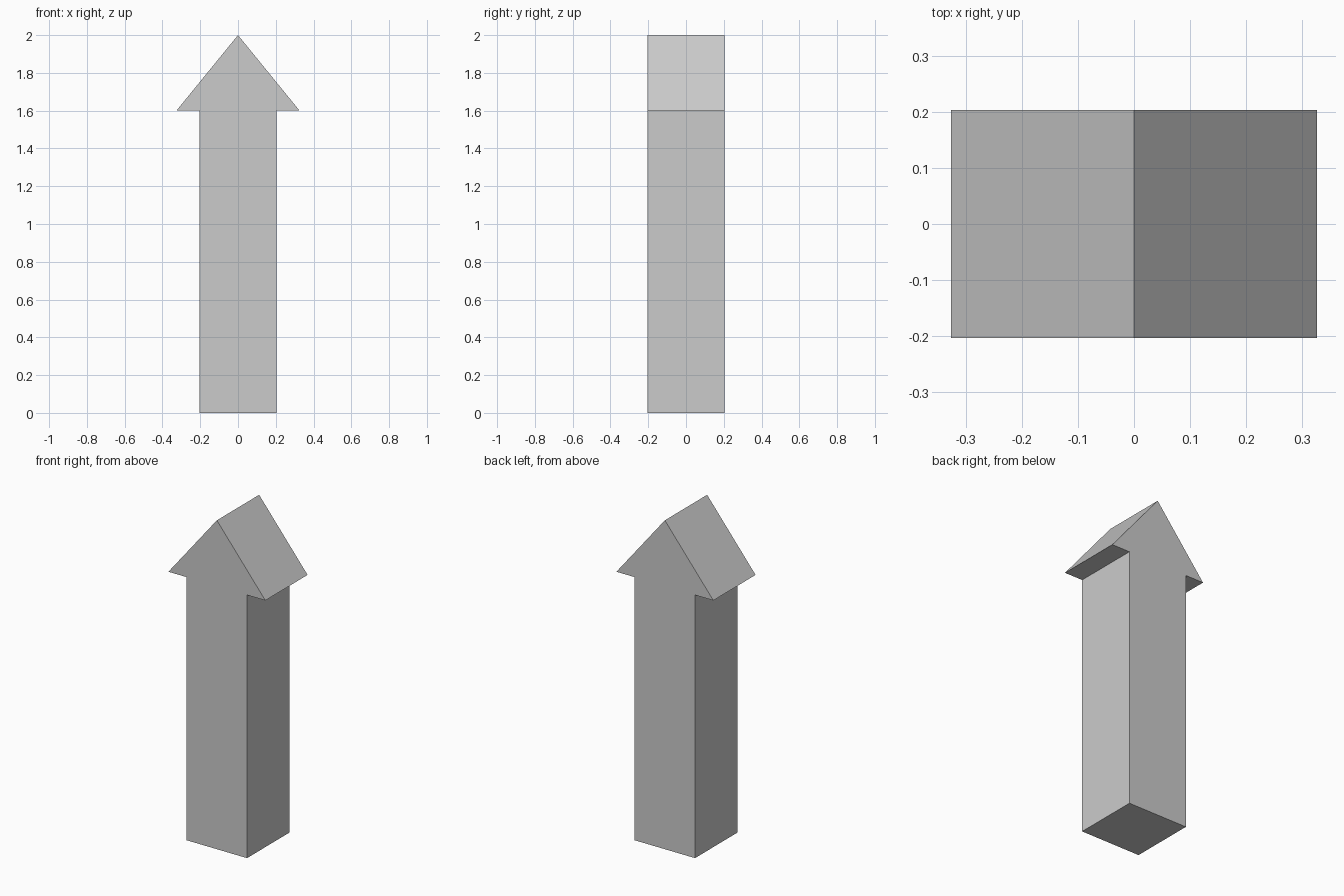
import bpy
import bmesh

if "Cube" in bpy.data.objects:
    bpy.data.objects.remove(bpy.data.objects["Cube"])

HALF_DEPTH = 0.203

# Right half of the arrow outline (x, z), from base up to the tip
half = [(0.203, 0), (0.203, 1.6), (0.326, 1.6)]
outline = half + [(0, 2)] + [(-x, z) for x, z in reversed(half)]

# Arrow post: outline extruded from front to back
bm = bmesh.new()
front = bm.faces.new([bm.verts.new((x, -HALF_DEPTH, z)) for x, z in outline])
extruded = bmesh.ops.extrude_face_region(bm, geom=[front], use_keep_orig=True)
back_verts = [v for v in extruded["geom"] if isinstance(v, bmesh.types.BMVert)]
bmesh.ops.translate(bm, verts=back_verts, vec=(0, 2 * HALF_DEPTH, 0))
bmesh.ops.recalc_face_normals(bm, faces=bm.faces[:])

mesh = bpy.data.meshes.new("arrow_post")
bm.to_mesh(mesh)
bm.free()
bpy.context.collection.objects.link(bpy.data.objects.new("arrow_post", mesh))
